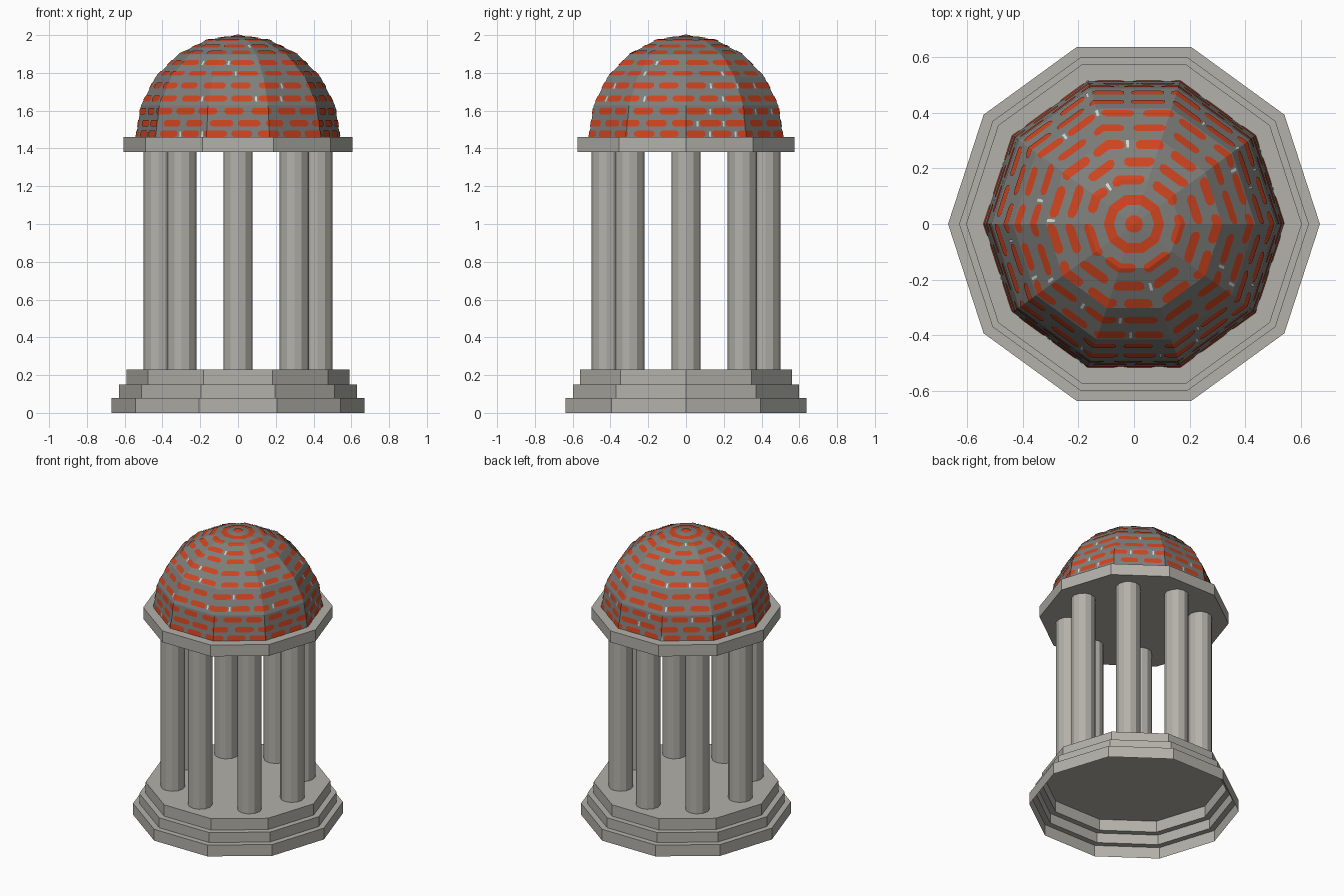
import bpy, math, random

if "Cube" in bpy.data.objects:
    bpy.data.objects.remove(bpy.data.objects["Cube"])
random.seed(4)

def material(name, rgb):
    m = bpy.data.materials.new(name)
    m.diffuse_color = (*rgb, 1)
    m.use_nodes = True
    m.node_tree.nodes["Principled BSDF"].inputs["Base Color"].default_value = m.diffuse_color
    return m

STONE = material("pale stone", (0.45, 0.44, 0.40))
MORTAR = material("grey mortar", (0.21, 0.21, 0.20))
BRICK = material("red brick", (0.62, 0.058, 0.014))
CHIP = material("light chip", (0.68, 0.68, 0.64))

def add_object(name, verts, faces, mat):
    me = bpy.data.meshes.new(name)
    me.from_pydata(verts, [], faces)
    me.materials.append(mat)
    me.update()
    ob = bpy.data.objects.new(name, me)
    bpy.context.collection.objects.link(ob)
    return ob

def lathe(name, profile, sides, mat, centre=(0, 0), bottom=False, top=True):
    """Sweep (radius, z) points, listed bottom to top, around a vertical axis."""
    verts = [(centre[0] + r * math.cos(2 * math.pi * i / sides),
              centre[1] + r * math.sin(2 * math.pi * i / sides), z)
             for r, z in profile for i in range(sides)]
    faces = []
    for k in range(len(profile) - 1):
        for i in range(sides):
            j = (i + 1) % sides
            a, b = k * sides, (k + 1) * sides
            faces.append((a + i, a + j, b + j, b + i))
    n = len(profile) - 1
    if top:
        faces.append([n * sides + i for i in range(sides)])
    if bottom:
        faces.append([i for i in reversed(range(sides))])
    return add_object(name, verts, faces, mat)

# Stepped base, a hollow shell open underneath
lathe("stepped_base", [(0.67, 0), (0.67, 0.08), (0.63, 0.08), (0.63, 0.15),
                       (0.59, 0.15), (0.59, 0.23)], 10, STONE)

# Ring of eight columns
for k in range(8):
    a = math.pi / 4 * k
    lathe(f"column_{k + 1}", [(0.078, 0.23), (0.078, 1.38)], 12, STONE,
          centre=(0.422 * math.cos(a), 0.422 * math.sin(a)), top=False)

# Slab carrying the dome
lathe("roof_slab", [(0.605, 1.38), (0.605, 1.46)], 10, STONE, bottom=True)

# Faceted dome
R, Z0, STEP = 0.54, 1.46, 18
def ring(el):
    return R * math.cos(math.radians(el)), R * math.sin(math.radians(el))

dome_profile = [(ring(e)[0], Z0 + ring(e)[1]) for e in range(0, 90, STEP)]
dome = lathe("dome", dome_profile, 10, MORTAR, top=False)
tip_verts = [v.co[:] for v in dome.data.vertices] + [(0, 0, Z0 + R)]
tip_faces = [tuple(p.vertices) for p in dome.data.polygons]
tip_faces += [(40 + i, 40 + (i + 1) % 10, 50) for i in range(10)]
dome.data.clear_geometry()
dome.data.from_pydata(tip_verts, [], tip_faces)

def on_dome(az, el, lift=1.006):
    """Point just outside the faceted dome at azimuth and elevation (degrees)."""
    k = min(int(el // STEP), 4)
    t = (el - k * STEP) / STEP
    (r0, z0), (r1, z1) = ring(k * STEP), ring((k + 1) * STEP)
    r, z = r0 + (r1 - r0) * t, z0 + (z1 - z0) * t
    r *= math.cos(math.radians(18)) / math.cos(math.radians(az % 36 - 18))
    a = math.radians(az)
    return (r * lift * math.cos(a), r * lift * math.sin(a), Z0 + z * lift)

def plate(store, az0, az1, el0, el1, taper=0.0):
    """Thin patch following the facets, split wherever it crosses a dome edge."""
    verts, faces = store
    mid, half = (el0 + el1) / 2, (el1 - el0) / 2
    d = taper * (az1 - az0)
    stops = {az0, az1, az0 + d, az1 - d}
    stops |= {36 * k for k in range(-1, 22) if az0 < 36 * k < az1}
    stops = sorted(stops)
    breaks = [e for e in range(STEP, 90, STEP) if el0 < e < el1]

    def column(az):
        edge = min(az - az0, az1 - az)
        h = half * (0.5 + 0.5 * min(1, edge / d)) if d else half
        return [mid - h] + breaks + [mid + h]

    for a, b in zip(stops, stops[1:]):
        ca, cb = column(a), column(b)
        for i in range(len(ca) - 1):
            n = len(verts)
            verts += [on_dome(a, ca[i]), on_dome(b, cb[i]),
                      on_dome(b, cb[i + 1]), on_dome(a, ca[i + 1])]
            faces.append((n, n + 1, n + 2, n + 3))

# Brick courses, staggered row by row, with a few light chips in the joints
bricks, chips = ([], []), ([], [])
rows = [1.9, 7.9, 14.8, 22.4, 30.6, 38.9, 47.3, 56.2, 64, 72]
for row, el in enumerate(rows):
    half = 1.85 if el < 50 else 2.0
    count = round(2 * math.pi * ring(el)[0] / 0.15)
    pitch = 360 / count
    for i in range(count):
        start = (i + 0.5 * (row % 2)) * pitch
        plate(bricks, start, start + pitch * random.uniform(0.7, 0.84),
              max(el - half, 0.1), el + half, 0.12)
        if random.random() < 0.2:
            plate(chips, start + pitch * 0.88, start + pitch * 0.95,
                  max(el - half, 0.1), el + half * 0.7)

# Unbroken ring and round cap at the crown
plate(bricks, 0, 360, 78.3, 82.2)
plate(bricks, 0, 360, 86.5, 89.9)
add_object("dome_bricks", *bricks, BRICK)
add_object("dome_chips", *chips, CHIP)
